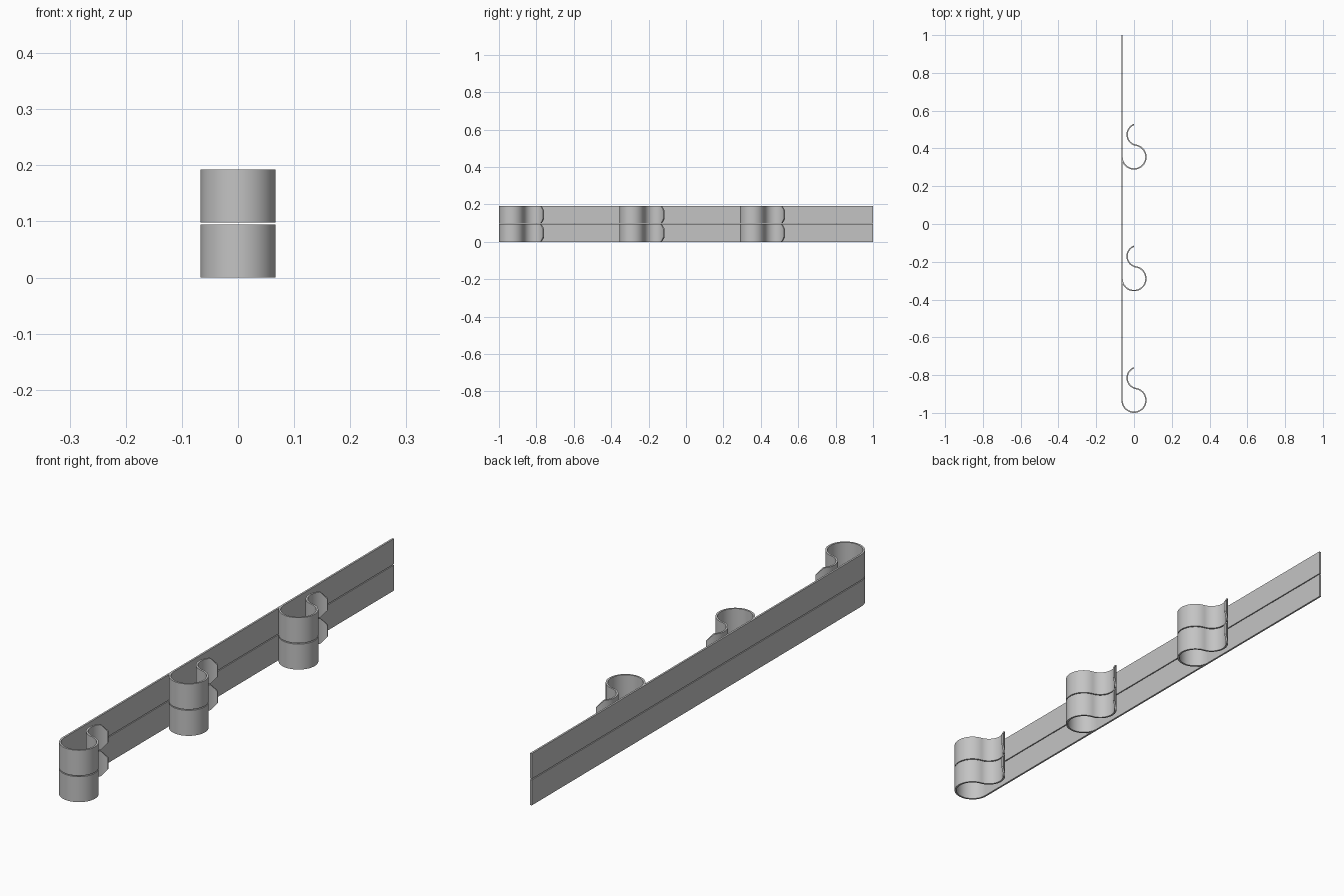
import bpy, bmesh, math

THICK = 0.007          # sheet thickness
BAND = 0.0945          # height of one strip
BIG, SMALL = 0.0632, 0.057   # centreline radii of the two bends
CHAMFER = 0.026        # corner cut at the hook tip
PITCH = 0.644
FIRST_Y = -1 + BIG + THICK / 2

cube = bpy.data.objects.get("Cube")
if cube:
    bpy.data.objects.remove(cube)

steel = bpy.data.materials.new("grey metal")
steel.use_nodes = True
GREY = (0.55, 0.55, 0.55, 1)
steel.diffuse_color = GREY
steel.node_tree.nodes["Principled BSDF"].inputs["Base Color"].default_value = GREY


def arc(cx, cy, r, start, end, steps):
    angles = [math.radians(start + (end - start) * i / steps) for i in range(steps + 1)]
    return [(cx + r * math.cos(a), cy + r * math.sin(a)) for a in angles]


def sheet(name, path, z, chamfer=0):
    """Upright sheet along a plan path, with the corners cut at its last end."""
    bm = bmesh.new()
    left = sum(math.dist(a, b) for a, b in zip(path, path[1:]))
    columns = []
    for i, (x, y) in enumerate(path):
        if i:
            left -= math.dist(path[i - 1], path[i])
        cut = max(0, chamfer - left)
        columns.append((bm.verts.new((x, y, z + cut)), bm.verts.new((x, y, z + BAND - cut))))
    for a, b in zip(columns, columns[1:]):
        bm.faces.new((a[0], b[0], b[1], a[1]))
    mesh = bpy.data.meshes.new(name)
    bm.to_mesh(mesh)
    bm.free()
    mesh.materials.append(steel)
    obj = bpy.data.objects.new(name, mesh)
    bpy.context.collection.objects.link(obj)
    bpy.ops.object.select_all(action='DESELECT')
    obj.select_set(True)
    bpy.context.view_layer.objects.active = obj
    solid = obj.modifiers.new("thickness", 'SOLIDIFY')
    solid.thickness = THICK
    solid.offset = 0
    bpy.ops.object.modifier_apply(modifier=solid.name)
    bpy.ops.object.shade_smooth_by_angle(angle=math.radians(30))


# S-shaped hook outline: large bend, then a tangent smaller bend the other way
small_x = SMALL + THICK / 2 - 0.04
small_y = math.sqrt((BIG + SMALL) ** 2 - small_x ** 2)
join = math.degrees(math.atan2(small_y, small_x))
tip = math.degrees(math.acos(-small_x / SMALL))
hook = arc(0, 0, BIG, 180, 360 + join, 48)
hook += arc(small_x, small_y, SMALL, 180 + join, tip, 36)[1:]

# Two matching strips, one above the other, with a narrow gap
for level, z in (("lower", 0), ("upper", BAND + 0.0035)):
    sheet(level + "_back_rail", [(-BIG, FIRST_Y), (-BIG, 1)], z)
    for n, place in enumerate(("front", "middle", "rear")):
        cy = FIRST_Y + n * PITCH
        sheet(f"{level}_{place}_hook", [(x, y + cy) for x, y in hook], z, CHAMFER)
